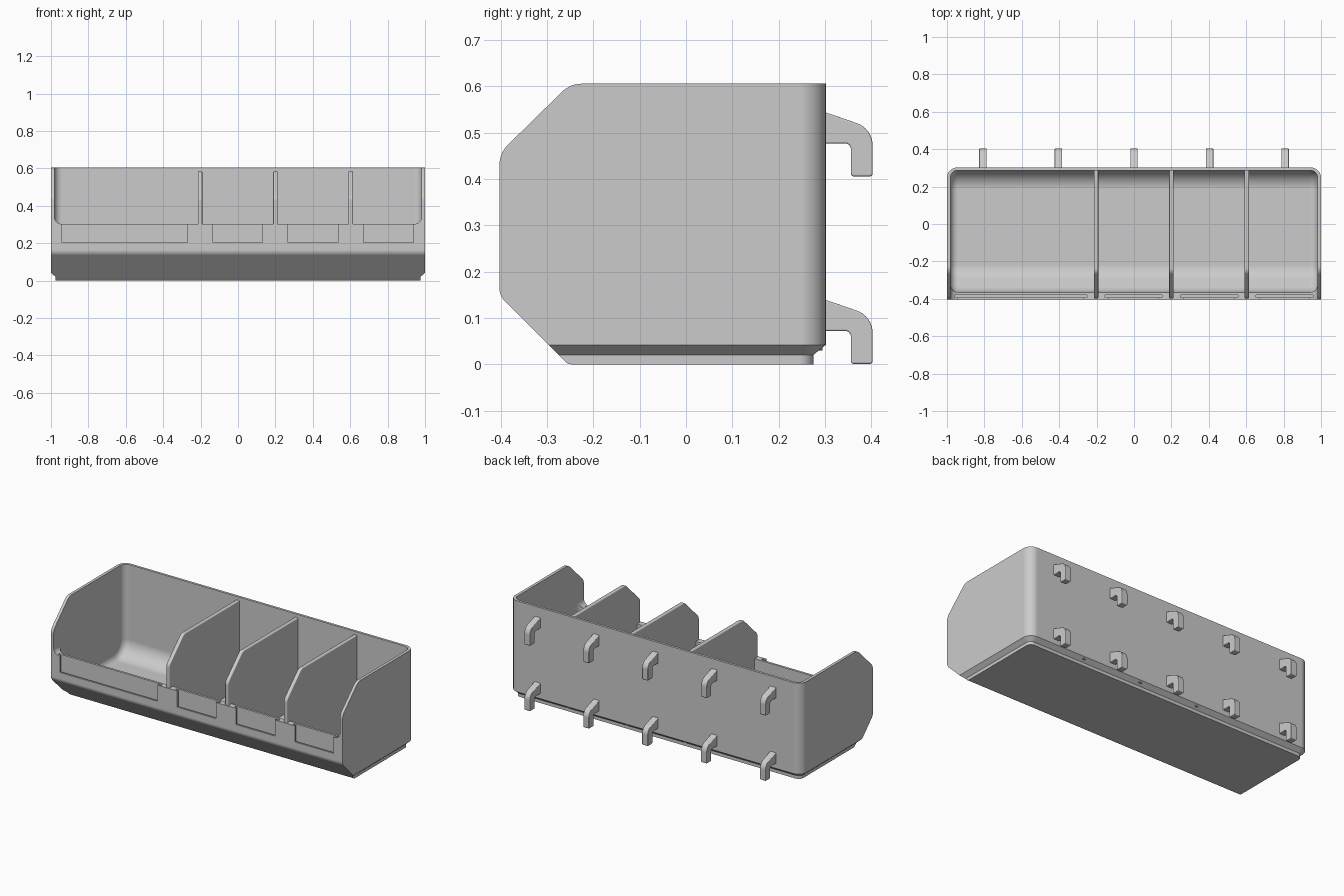
import bpy, bmesh, math
from mathutils import Vector

cube = bpy.data.objects.get("Cube")
if cube:
    bpy.data.objects.remove(cube, do_unlink=True)

GREY = (0.6, 0.6, 0.6, 1)
grey = bpy.data.materials.new("grey plastic")
grey.use_nodes = True
grey.diffuse_color = GREY
grey.node_tree.nodes["Principled BSDF"].inputs["Base Color"].default_value = GREY


def rounded(points, steps=8):
    """Outline with filleted corners; each point is (a, b, radius)."""
    out = []
    for i, (a, b, r) in enumerate(points):
        p = Vector((a, b))
        if r == 0:
            out.append(p)
            continue
        u = (Vector(points[i - 1][:2]) - p).normalized()
        v = (Vector(points[(i + 1) % len(points)][:2]) - p).normalized()
        half = u.angle(v) / 2
        centre = p + (u + v).normalized() * r / math.sin(half)
        reach = r / math.tan(half)
        start, end = p + u * reach - centre, p + v * reach - centre
        out += [centre + start.lerp(end, k / steps).normalized() * r
                for k in range(steps + 1)]
    return out


def loft(name, rings, cap_bevel=0):
    """Solid skinned through matching rings of 3D points."""
    bm = bmesh.new()
    loops = [[bm.verts.new(p) for p in ring] for ring in rings]
    n = len(loops[0])
    for low, high in zip(loops, loops[1:]):
        for i in range(n):
            j = (i + 1) % n
            bm.faces.new((low[i], low[j], high[j], high[i]))
    caps = [bm.faces.new(loops[0]), bm.faces.new(loops[-1])]
    bmesh.ops.recalc_face_normals(bm, faces=bm.faces)
    if cap_bevel:
        edges = [e for f in caps for e in f.edges]
        bmesh.ops.bevel(bm, geom=edges, offset=cap_bevel, segments=6,
                        profile=0.5, affect='EDGES')
    mesh = bpy.data.meshes.new(name)
    bm.to_mesh(mesh)
    bm.free()
    mesh.materials.append(grey)
    obj = bpy.data.objects.new(name, mesh)
    bpy.context.collection.objects.link(obj)
    return obj


def prism(name, points, lo, hi, axis='X', cap_bevel=0):
    """Outline in (y, z) pushed along x, or in (x, z) pushed along y."""
    place = (lambda t, a, b: (t, a, b)) if axis == 'X' else (lambda t, a, b: (a, t, b))
    return loft(name, [[place(t, *p) for p in points] for t in (lo, hi)], cap_bevel)


def box_outline(a0, a1, b0, b1):
    return [(a0, b0), (a1, b0), (a1, b1), (a0, b1)]


def boolean(target, cutter, operation='DIFFERENCE'):
    cutter.hide_render = True
    mod = target.modifiers.new("cut", 'BOOLEAN')
    mod.operation, mod.solver, mod.object = operation, 'EXACT', cutter
    bpy.context.view_layer.objects.active = target
    bpy.ops.object.modifier_apply(modifier=mod.name)
    bpy.data.objects.remove(cutter, do_unlink=True)


def finish(obj):
    bpy.ops.object.select_all(action='DESELECT')
    obj.select_set(True)
    bpy.context.view_layer.objects.active = obj
    bpy.ops.object.shade_smooth_by_angle(angle=math.radians(30))
    mod = obj.modifiers.new("even shading", 'WEIGHTED_NORMAL')
    mod.keep_sharp = True


# Outer shell: rounded back corners and a stepped-in foot
def footprint(w, back, r, z):
    outline = rounded([(-w, -0.6, 0), (w, -0.6, 0), (w, back, r), (-w, back, r)])
    return [(p.x, p.y, z) for p in outline]


bin_body = loft("bin_body", [
    footprint(0.975, 0.275, 0.03, -0.1), footprint(0.975, 0.275, 0.03, 0.02),
    footprint(1.0, 0.302, 0.055, 0.042), footprint(1.0, 0.302, 0.055, 0.8)])

# Side silhouette with chamfered front
side = rounded([(-0.255, 0, 0.02), (-0.403, 0.148, 0.04), (-0.403, 0.456, 0.06),
                (-0.25, 0.606, 0.06), (0.5, 0.606, 0), (0.5, 0, 0)])
boolean(bin_body, prism("side_silhouette", side, -1.2, 1.2), 'INTERSECT')

# Inner cavity with curved floor
cavity = rounded([(-0.365, 0.8, 0), (-0.365, 0.145, 0.1), (-0.26, 0.04, 0.1),
                  (0.287, 0.04, 0.1), (0.287, 0.8, 0)])
boolean(bin_body, prism("cavity", cavity, -0.982, 0.982, cap_bevel=0.04))

# Open front above the low front wall
opening = rounded([(-0.982, 0.303, 0.04), (0.982, 0.303, 0.04),
                   (0.982, 0.8, 0), (-0.982, 0.8, 0)])
boolean(bin_body, prism("front_opening", opening, -0.6, 0, 'Y'))

# Label holders: a slot from above and a window in front of it
for left, right in ((-0.94, -0.27), (-0.135, 0.13), (0.268, 0.535), (0.672, 0.938)):
    slot = box_outline(left - 0.02, right + 0.02, 0.18, 0.35)
    boolean(bin_body, prism("label_slot", slot, -0.392, -0.379, 'Y'))
    window = box_outline(left, right, 0.203, 0.35)
    boolean(bin_body, prism("label_window", window, -0.45, -0.385, 'Y'))
finish(bin_body)

# Dividers
divider = rounded([(-0.38, 0.15, 0), (-0.255, 0.03, 0), (0.295, 0.03, 0),
                   (0.295, 0.585, 0), (-0.255, 0.585, 0.04),
                   (-0.398, 0.445, 0.04), (-0.398, 0.29, 0), (-0.38, 0.29, 0)])
for i, x in enumerate((-0.203, 0.2, 0.603)):
    finish(prism(f"divider_{i + 1}", divider, x - 0.012, x + 0.012, cap_bevel=0.006))

# Two rows of hanging hooks on the back
for row, drop in (("upper", 0), ("lower", 0.405)):
    hook = rounded([(0.29, 0.547 - drop, 0), (0.305, 0.543 - drop, 0),
                    (0.403, 0.509 - drop, 0.05), (0.403, 0.406 - drop, 0.006),
                    (0.356, 0.406 - drop, 0.006), (0.356, 0.477 - drop, 0.012),
                    (0.29, 0.477 - drop, 0)])
    for i in range(5):
        x = (i - 2) * 0.404
        finish(prism(f"{row}_hook_{i + 1}", hook, x - 0.02, x + 0.02, cap_bevel=0.004))
